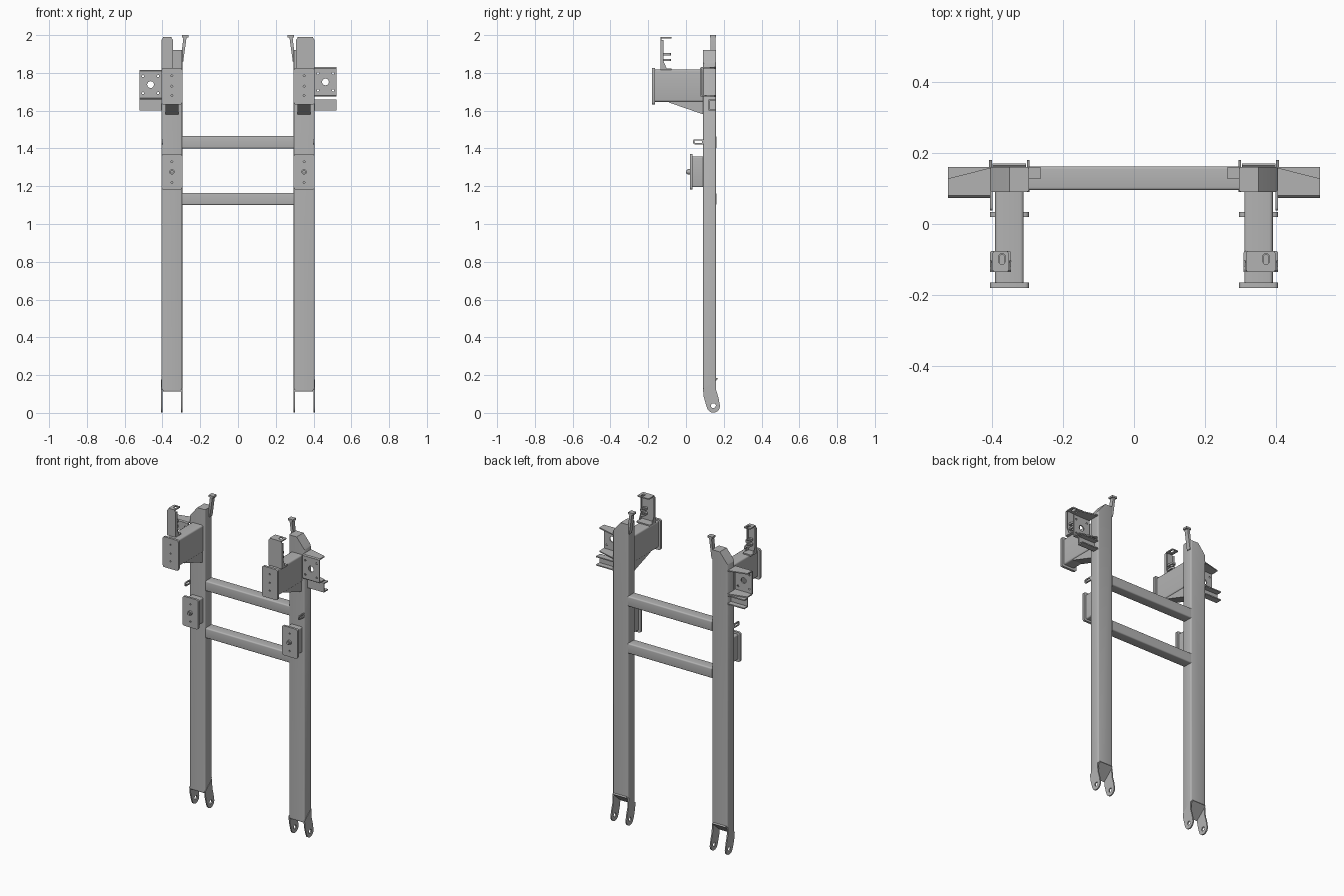
import bpy, bmesh, math
from mathutils import Vector

if "Cube" in bpy.data.objects:
    bpy.data.objects.remove(bpy.data.objects["Cube"])

grey = bpy.data.materials.new("steel grey")
grey.use_nodes = True
grey.diffuse_color = (0.45, 0.45, 0.45, 1)
grey.node_tree.nodes["Principled BSDF"].inputs["Base Color"].default_value = grey.diffuse_color


def rect(a0, a1, b0, b1, r=0.0, n=4):
    """Rectangle outline with rounded corners."""
    if r == 0:
        return [(a0, b0), (a1, b0), (a1, b1), (a0, b1)]
    pts = []
    corners = [(a1 - r, b1 - r), (a0 + r, b1 - r), (a0 + r, b0 + r), (a1 - r, b0 + r)]
    for k, (ca, cb) in enumerate(corners):
        for i in range(n + 1):
            t = math.pi / 2 * (k + i / n)
            pts.append((ca + r * math.cos(t), cb + r * math.sin(t)))
    return pts


def circle(a, b, r, n=16):
    return [(a + r * math.cos(math.tau * i / n), b + r * math.sin(math.tau * i / n)) for i in range(n)]


def prism(name, axis, outline, lo, hi, side=1, holes=(), tweak=None, round_long=0.0):
    """Extrude an outline with holes along an axis; side -1 mirrors it in x."""
    def place(a, b):
        return {"X": (lo, a, b), "Y": (a, lo, b), "Z": (a, b, lo)}[axis]
    bm = bmesh.new()
    edges = []
    for loop in [outline, *holes]:
        vs = [bm.verts.new(place(a, b)) for a, b in loop]
        edges += [bm.edges.new((v, vs[i - 1])) for i, v in enumerate(vs)]
    if holes:
        bmesh.ops.triangle_fill(bm, edges=edges, use_beauty=True)
    else:
        bm.faces.new(vs)
    step = Vector([hi - lo if c == axis else 0 for c in "XYZ"])
    ext = bmesh.ops.extrude_face_region(bm, geom=bm.faces[:], use_keep_orig=True)
    bmesh.ops.translate(bm, vec=step, verts=[g for g in ext["geom"] if isinstance(g, bmesh.types.BMVert)])
    if tweak:
        for v in bm.verts:
            tweak(v.co)
    if round_long:
        long = [e for e in bm.edges if e.calc_length() > 1]
        bmesh.ops.bevel(bm, geom=long, offset=round_long, segments=3, profile=0.5, affect="EDGES")
    for v in bm.verts:
        v.co.x *= side
    bmesh.ops.recalc_face_normals(bm, faces=bm.faces[:])
    me = bpy.data.meshes.new(name)
    bm.to_mesh(me)
    bm.free()
    me.materials.append(grey)
    me.polygons.foreach_set("use_smooth", [True] * len(me.polygons))
    me.set_sharp_from_angle(angle=math.radians(35))
    ob = bpy.data.objects.new(name, me)
    bpy.context.collection.objects.link(ob)
    return ob


def slope_foot(co):
    # post foot rises toward the back
    if co.z < 0.2 and co.y > 0.12:
        co.z += 0.06


def taper_flange(co):
    # bracket flanges get shallower outward
    if co.x > 0.5 and co.y > 0.1:
        co.y -= 0.03


# Cross beams
for name, z in (("upper_cross_beam", 1.40), ("lower_cross_beam", 1.10)):
    prism(name, "X", rect(0.095, 0.162, z, z + 0.065, 0.008), -0.297, 0.297)

IN, OUT, MID = 0.295, 0.405, 0.35
for s, label in ((1, "left_"), (-1, "right_")):
    def part(name, *args, **kw):
        return prism(label + name, *args, side=s, **kw)

    # Post with chamfered top and sloped foot
    part("post", "Y", [(IN, 0.12), (OUT, 0.12), (OUT, 1.85), (0.395, 1.865), (MID, 1.92), (IN, 1.92)],
         0.09, 0.16, tweak=slope_foot, round_long=0.008)
    part("foot_plate", "X", [(0.092, 0.112), (0.17, 0.18), (0.164, 0.187), (0.09, 0.122)], IN + 0.008, OUT - 0.008)

    # Fork ears
    ear = [(0.09, 0.125), (0.094, 0.085), (0.108, 0.035)]
    ear += [(0.145 + 0.035 * math.cos(t), 0.036 + 0.035 * math.sin(t))
            for t in [math.pi * (1 + k / 10) for k in range(1, 11)]]
    ear += [(0.172, 0.08), (0.16, 0.12), (0.157, 0.178)]
    for name, x in (("inner_ear", IN - 0.002), ("outer_ear", OUT - 0.006)):
        part(name, "X", ear, x, x + 0.008, holes=[circle(0.145, 0.038, 0.013)])

    # Forward arm, end plate and gusset
    part("arm", "Y", rect(0.31, 0.39, 1.647, 1.817, 0.01), -0.166, 0.092)
    part("arm_end_plate", "Y", rect(IN, OUT, 1.632, 1.826, 0.012), -0.18, -0.165,
         holes=[circle(MID, z, 0.005, 10) for z in (1.68, 1.73, 1.785)])
    part("arm_gusset", "X", [(-0.09, 1.65), (-0.09, 1.643), (0.092, 1.58), (0.092, 1.65)], 0.315, 0.385)

    # Lower pad: box, plate and bolt
    part("pad_box", "Y", rect(0.31, 0.39, 1.195, 1.357, 0.008), 0.03, 0.092)
    part("pad_plate", "Y", rect(IN, OUT, 1.182, 1.37, 0.012), 0.02, 0.034,
         holes=[circle(MID, z, 0.005, 10) for z in (1.22, 1.33)])
    part("pad_bolt", "Y", circle(MID, 1.276, 0.014), 0.008, 0.022)
    part("pad_bolt_tip", "Y", circle(MID, 1.276, 0.008), 0.0, 0.01)

    # Cable loop on the outer face
    part("cable_loop", "X", rect(0.038, 0.097, 1.422, 1.448, 0.008), OUT - 0.008, OUT,
         holes=[rect(0.046, 0.085, 1.429, 1.441, 0.004)])

    # Top hook on the inner face
    part("hook_web", "Y", [(0.297, 1.86), (0.297, 1.92), (0.289, 1.99), (0.272, 1.99), (0.29, 1.86)],
         0.13, 0.157)
    part("hook_cap", "Y", rect(0.262, 0.297, 1.988, 2.0), 0.127, 0.16)

    # Outer side bracket: open channel with drilled web
    dz = 0.007 * s
    z0, z1 = 1.667 + dz, 1.823 + dz
    x0, x1 = OUT - 0.002, 0.522
    part("bracket_web", "Y", rect(x0, x1, z0 + 0.006, z1 - 0.006), 0.073, 0.081,
         holes=[circle(0.463, z0 + 0.078, 0.018)] +
               [circle(0.463 + i * 0.04, z0 + 0.078 + j * 0.045, 0.006, 10) for i in (-1, 1) for j in (-1, 1)])
    for name, a, d in (("bracket_top_flange", z1, -1), ("bracket_bottom_flange", z0, 1)):
        part(name, "X", [(0.073, a + d * 0.008), (0.08, a), (0.158, a), (0.158, a + d * 0.007), (0.08, a + d * 0.008)],
             x0, x1, tweak=taper_flange)

    # Outer lower channel, open at the back
    part("channel_web", "Y", rect(x0, x1, 1.6, 1.66), 0.12, 0.127)
    for name, z in (("channel_top", 1.653), ("channel_bottom", 1.6)):
        part(name, "Z", rect(x0, x1, 0.12, 0.16), z, z + 0.007)

    # Upright guard on the arm; the left one is wider
    a = 0.308 if s == 1 else 0.345
    part("guard_plate", "Y", [(a, 1.818), (OUT, 1.818), (OUT, 1.975), (OUT - 0.01, 1.988), (a + 0.01, 1.988), (a, 1.975)],
         -0.135, -0.129)
    for name, x in (("guard_inner_flange", a), ("guard_outer_flange", OUT - 0.005)):
        part(name, "X", [(-0.135, 1.818), (-0.1, 1.818), (-0.118, 1.86), (-0.118, 1.975), (-0.135, 1.975)], x, x + 0.005)
    part("guard_top", "Z", rect(a + 0.008, OUT - 0.008, -0.135, -0.076, 0.006), 1.983, 1.99,
         holes=[rect(0.362, 0.38, -0.113, -0.083, 0.008)])
    part("guard_base", "Z", rect(a, OUT, -0.135, -0.076, 0.006), 1.815, 1.824)
    for name, z in (("lower_guard_loop", 1.862), ("upper_guard_loop", 1.893)):
        part(name, "Z", rect(0.357, 0.385, -0.13, -0.08, 0.01), z, z + 0.012,
             holes=[rect(0.364, 0.378, -0.115, -0.087, 0.006)])
